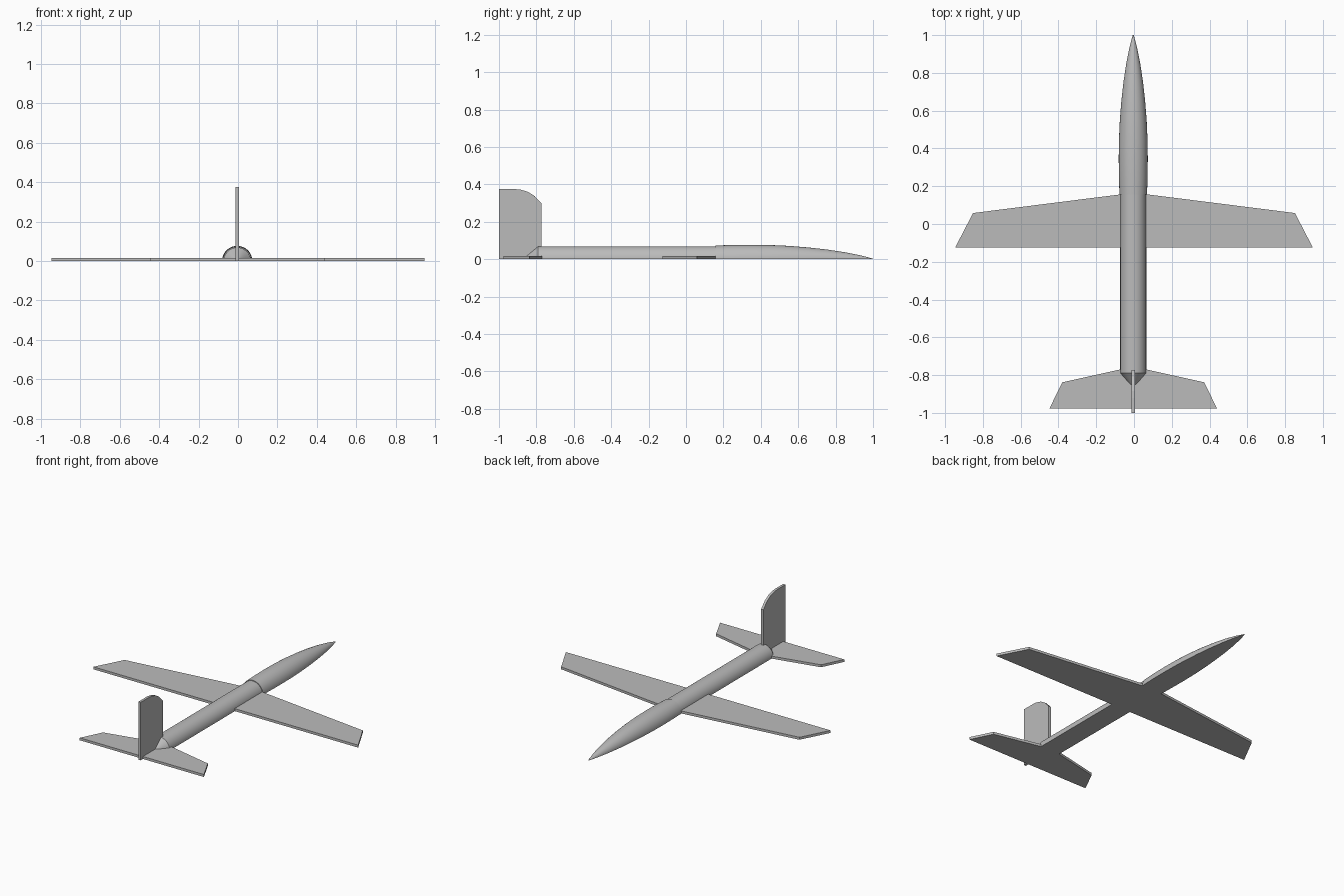
import bpy, bmesh, math
from mathutils import Vector

cube = bpy.data.objects.get("Cube")
if cube:
    bpy.data.objects.remove(cube, do_unlink=True)

GREY = bpy.data.materials.new("plain grey")
GREY.use_nodes = True
GREY.diffuse_color = (0.5, 0.5, 0.5, 1)
GREY.node_tree.nodes["Principled BSDF"].inputs["Base Color"].default_value = (0.5, 0.5, 0.5, 1)

MID = -0.004      # centre line of the body
THICK = 0.016     # thickness of the plates


def finish(name, bm, smooth=False):
    bmesh.ops.recalc_face_normals(bm, faces=bm.faces)
    mesh = bpy.data.meshes.new(name)
    bm.to_mesh(mesh)
    bm.free()
    mesh.materials.append(GREY)
    ob = bpy.data.objects.new(name, mesh)
    bpy.context.collection.objects.link(ob)
    if smooth:
        bpy.ops.object.select_all(action='DESELECT')
        ob.select_set(True)
        bpy.context.view_layer.objects.active = ob
        bpy.ops.object.shade_smooth_by_angle(angle=math.radians(30))
    return ob


def plate(name, points, push):
    """Flat outline extruded along push."""
    bm = bmesh.new()
    face = bm.faces.new([bm.verts.new(p) for p in points])
    out = bmesh.ops.extrude_face_region(bm, geom=[face])
    verts = [g for g in out["geom"] if isinstance(g, bmesh.types.BMVert)]
    bmesh.ops.translate(bm, verts=verts, vec=Vector(push))
    return finish(name, bm)


def lifting_surface(name, half, centre):
    """Half outline (x, y) mirrored across the centre line."""
    pts = [(centre + x, y, 0) for x, y in half]
    pts += [(centre - x, y, 0) for x, y in reversed(half)]
    return plate(name, pts, (0, 0, THICK))


def half_round(name, profile, sides=24):
    """Flat-bottomed half body lofted along y from (y, radius) stations."""
    bm = bmesh.new()
    rings = []
    for y, r in profile:
        angles = [math.pi * i / sides for i in range(sides + 1)]
        rings.append([bm.verts.new((MID + r * math.cos(a), y, r * math.sin(a)))
                      for a in angles])
    for a, b in zip(rings, rings[1:]):
        for i in range(sides):
            bm.faces.new((a[i], a[i + 1], b[i + 1], b[i]))
        bm.faces.new((a[sides], a[0], b[0], b[sides]))
    bm.faces.new(rings[0])
    bm.faces.new(rings[-1])
    return finish(name, bm, smooth=True)


# Body: straight tube, swelling nose and short tail cone
half_round("fuselage", [(-0.79, 0.069), (0.157, 0.069)])
half_round("nose", [(0.157, 0.073), (0.25, 0.076), (0.35, 0.077), (0.45, 0.0755),
                    (0.55, 0.071), (0.65, 0.063), (0.75, 0.052), (0.85, 0.037),
                    (0.93, 0.021), (1.0, 0.003)])
half_round("tail_cone", [(-0.87, 0.003), (-0.79, 0.069)])

# Main wing and tailplane
lifting_surface("wing", [(0.069, 0.157), (0.852, 0.058), (0.947, -0.125)], 0)
lifting_surface("tailplane", [(0.069, -0.77), (0.375, -0.838), (0.444, -0.977)], MID)

# Upright fin with a rounded leading top corner
fin = [(-1.0, 0), (-0.773, 0), (-0.773, 0.298), (-0.81, 0.338),
       (-0.845, 0.36), (-0.885, 0.372), (-0.92, 0.375), (-1.0, 0.375)]
plate("fin", [(MID - THICK / 2, y, z) for y, z in fin], (THICK, 0, 0))
